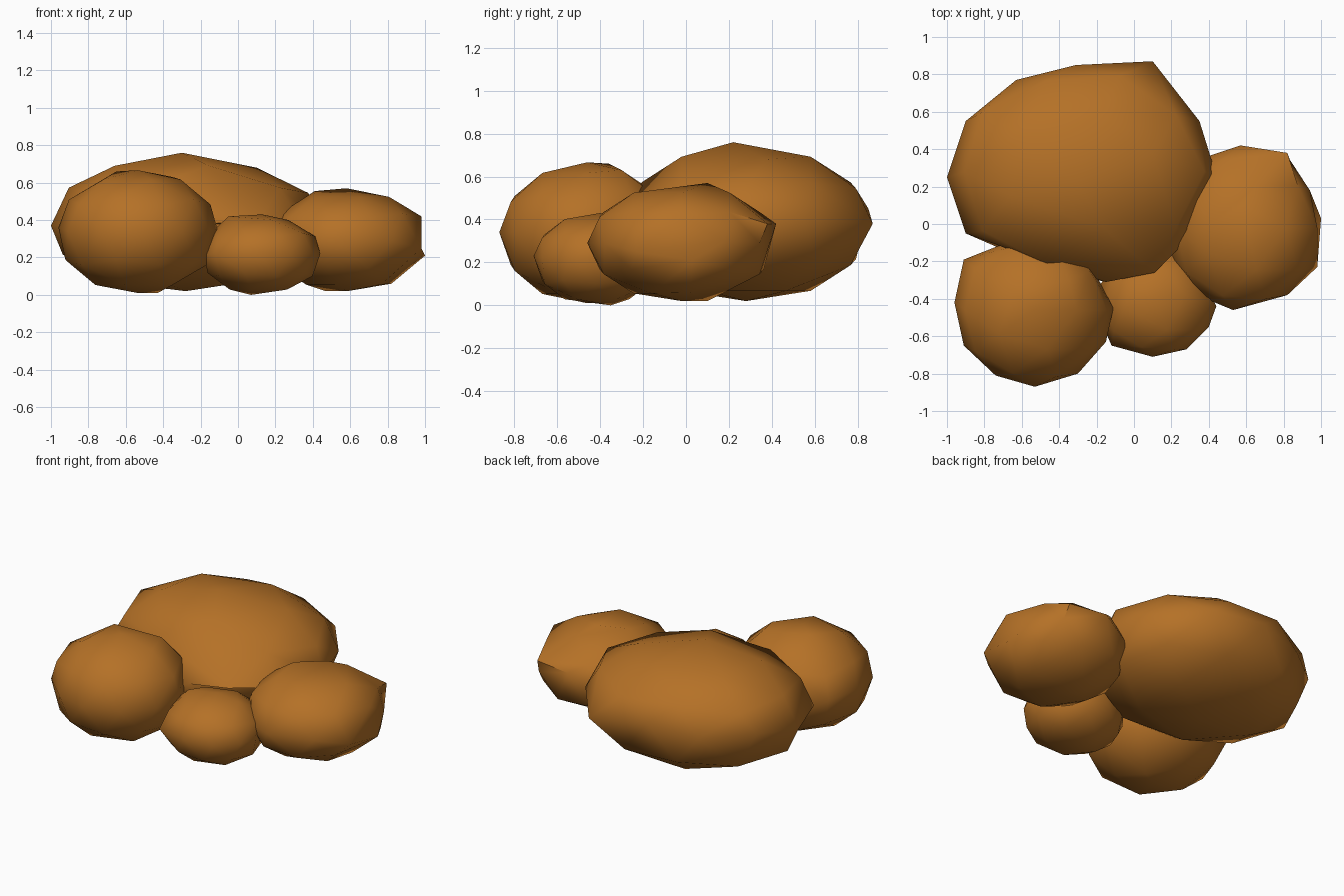
import bpy
import bmesh
from mathutils import Vector

default_cube = bpy.data.objects.get("Cube")
if default_cube:
    bpy.data.objects.remove(default_cube, do_unlink=True)

# Warm brown stone
stone = bpy.data.materials.new("warm brown stone")
stone.use_nodes = True
colour = (0.46, 0.165, 0.02, 1.0)
stone.diffuse_color = colour
stone.node_tree.nodes["Principled BSDF"].inputs["Base Color"].default_value = colour


def boulder(name, low, high, corners):
    """Faceted ellipsoid filling a box, with its nearest vertices drawn out to the given corners."""
    low, high = Vector(low), Vector(high)
    centre, radii = (low + high) / 2, (high - low) / 2
    bm = bmesh.new()
    bmesh.ops.create_icosphere(bm, subdivisions=2, radius=1.0)
    free = list(bm.verts)
    moves = {}
    for corner in corners:
        offset = Vector(corner) - centre
        direction = Vector(o / r for o, r in zip(offset, radii)).normalized()
        vert = max(free, key=lambda v: v.co.normalized().dot(direction))
        free.remove(vert)
        moves[vert] = Vector(corner)
    for vert in bm.verts:
        round_spot = centre + Vector(c * r * 1.02 for c, r in zip(vert.co, radii))
        vert.co = moves.get(vert, round_spot)
        vert.co.z = max(vert.co.z, low.z)
    bmesh.ops.recalc_face_normals(bm, faces=bm.faces)
    mesh = bpy.data.meshes.new(name)
    bm.to_mesh(mesh)
    bm.free()
    mesh.materials.append(stone)
    rock = bpy.data.objects.new(name, mesh)
    bpy.context.collection.objects.link(rock)
    for other in bpy.context.selected_objects:
        other.select_set(False)
    rock.select_set(True)
    bpy.context.view_layer.objects.active = rock
    bpy.ops.object.shade_smooth_by_angle(angle=0.9)
    return rock


# Large boulder at the back
boulder("large_back_boulder", (-1, -0.31, 0.02), (0.44, 0.87, 0.74), [
    (-1, 0.25, 0.37), (-0.9, 0.55, 0.42), (-0.63, 0.77, 0.4), (-0.31, 0.85, 0.45),
    (0.1, 0.87, 0.38), (0.35, 0.55, 0.4), (0.44, 0.26, 0.38), (0.33, -0.04, 0.38),
    (0.11, -0.26, 0.4), (-0.15, -0.31, 0.38), (-0.9, -0.05, 0.38),
    (-0.3, 0.22, 0.76), (-0.66, 0.15, 0.69), (0.1, 0.37, 0.68)])

# Round boulder at the front
boulder("round_front_boulder", (-0.96, -0.87, 0.01), (-0.11, -0.05, 0.66), [
    (-0.96, -0.42, 0.36), (-0.91, -0.65, 0.34), (-0.74, -0.81, 0.34),
    (-0.53, -0.87, 0.34), (-0.3, -0.8, 0.34), (-0.15, -0.63, 0.34),
    (-0.11, -0.45, 0.35), (-0.91, -0.19, 0.36), (-0.65, -0.36, 0.66),
    (-0.43, -0.4, 0.01), (-0.35, -0.3, 0.63)])

# Small boulder between its neighbours
boulder("small_front_boulder", (-0.19, -0.71, 0), (0.44, -0.12, 0.43), [
    (-0.12, -0.65, 0.22), (0.1, -0.71, 0.23), (0.28, -0.67, 0.22),
    (0.4, -0.55, 0.22), (0.44, -0.44, 0.22), (0.13, -0.4, 0.43),
    (-0.05, -0.45, 0.42), (0.27, -0.38, 0.4), (0.07, -0.35, 0)])

# Wide boulder at the side
boulder("wide_side_boulder", (0.17, -0.46, 0.02), (1, 0.42, 0.56), [
    (0.57, 0.42, 0.38), (0.82, 0.38, 0.38), (0.94, 0.18, 0.3),
    (0.98, -0.02, 0.42), (0.98, -0.23, 0.25), (0.82, -0.38, 0.29),
    (0.53, -0.46, 0.29), (0.36, -0.39, 0.29), (1, 0.03, 0.21), (0.58, 0.1, 0.57),
    (0.41, 0, 0.555), (0.47, 0.1, 0.02), (0.82, 0.02, 0.06)])
